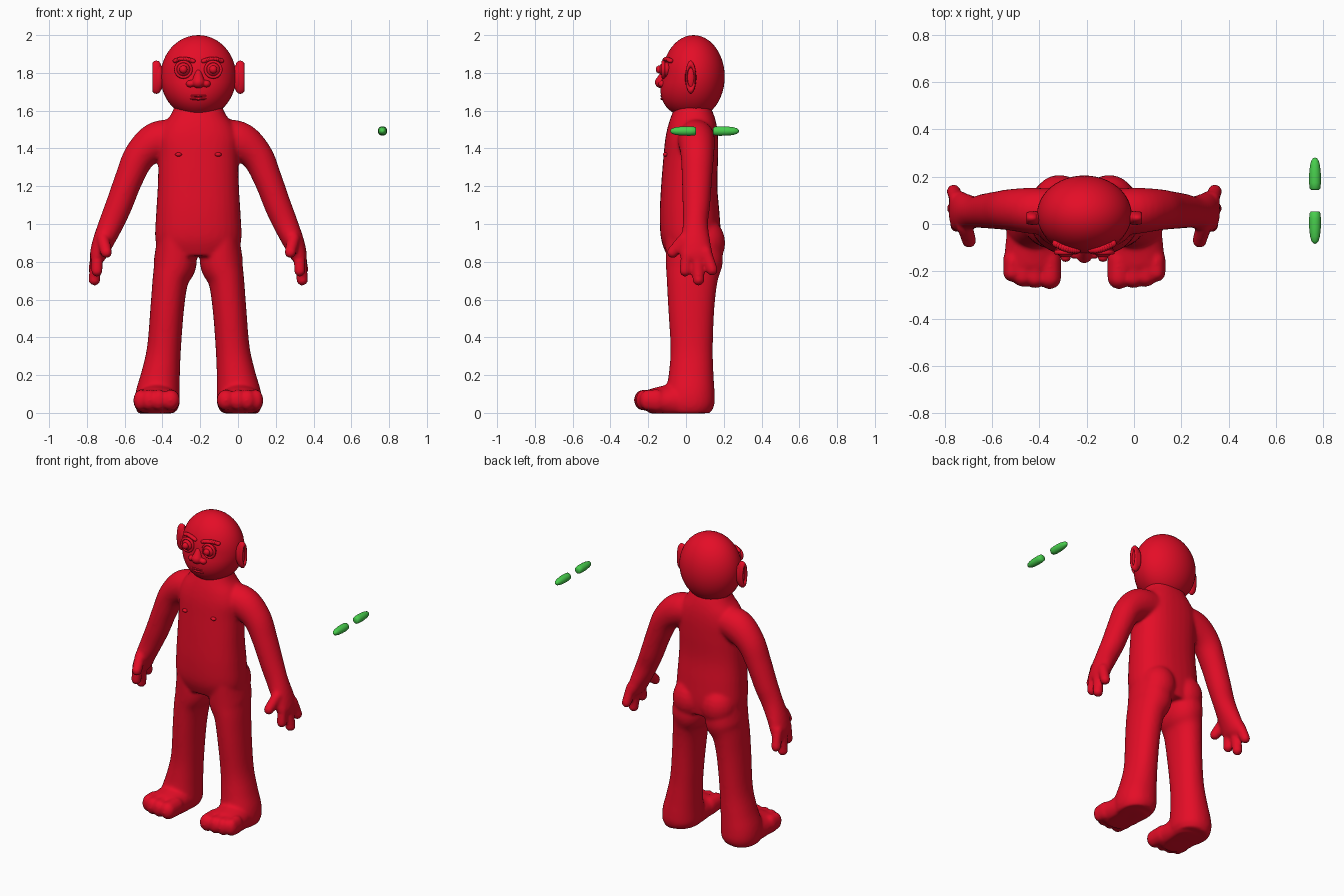
import bpy, bmesh, math
from mathutils import Vector, Matrix

if "Cube" in bpy.data.objects:
    bpy.data.objects.remove(bpy.data.objects["Cube"])

CX = -0.21  # the figure stands left of the origin


def material(name, rgb):
    m = bpy.data.materials.new(name)
    m.diffuse_color = (*rgb, 1)
    m.use_nodes = True
    m.node_tree.nodes["Principled BSDF"].inputs["Base Color"].default_value = m.diffuse_color
    return m


RED = material("red skin", (0.78, 0.004, 0.02))
GREEN = material("green", (0.065, 0.62, 0.075))


def finish(bm, name, mat, x=CX):
    bmesh.ops.recalc_face_normals(bm, faces=bm.faces)
    me = bpy.data.meshes.new(name)
    bm.to_mesh(me)
    bm.free()
    for p in me.polygons:
        p.use_smooth = True
    me.materials.append(mat)
    ob = bpy.data.objects.new(name, me)
    ob.location.x = x
    bpy.context.collection.objects.link(ob)
    return ob


def ball(bm, c, r, seg=24):
    mat = Matrix.Translation(c) @ Matrix.Diagonal((*r, 1))
    return bmesh.ops.create_uvsphere(bm, u_segments=seg, v_segments=seg // 2,
                                     radius=1, matrix=mat)["verts"]


def chain(bm, a, b, ra, rb, n=6, seg=16):
    """Overlapping balls from a to b, with radii going from ra to rb."""
    a, b, ra, rb = map(Vector, (a, b, ra, rb))
    for i in range(n):
        t = i / (n - 1)
        ball(bm, a.lerp(b, t), ra.lerp(rb, t), seg)


def catmull(rows, sub=5):
    rows = [Vector(r) for r in rows]
    out = []
    for i in range(len(rows) - 1):
        p0, p1 = rows[max(i - 1, 0)], rows[i]
        p2, p3 = rows[i + 1], rows[min(i + 2, len(rows) - 1)]
        for k in range(sub):
            t = k / sub
            out.append(0.5 * (2 * p1 + (p2 - p0) * t + (2 * p0 - 5 * p1 + 4 * p2 - p3) * t * t
                              + (3 * p1 - p0 - 3 * p2 + p3) * t ** 3))
    return out + [rows[-1]]


def loft(bm, rows, power=1.0, n=32):
    """Closed tube through rows of (x, y, z, side radius, depth radius)."""
    rows = catmull(rows)
    rings = []
    for i, r in enumerate(rows):
        a, b = rows[max(i - 1, 0)], rows[min(i + 1, len(rows) - 1)]
        t = Vector((b[0] - a[0], 0, b[2] - a[2])).normalized()
        u, v, c = Vector((0, 1, 0)).cross(t), Vector((0, 1, 0)), Vector(r[:3])
        ring = []
        for k in range(n):
            w = 2 * math.pi * k / n
            cs, sn = math.cos(w), math.sin(w)
            cs = math.copysign(abs(cs) ** power, cs)
            sn = math.copysign(abs(sn) ** power, sn)
            ring.append(bm.verts.new(c + u * cs * r[3] + v * sn * r[4]))
        rings.append(ring)
    for p, q in zip(rings, rings[1:]):
        for k in range(n):
            bm.faces.new((p[k], p[(k + 1) % n], q[(k + 1) % n], q[k]))
    bm.faces.new(rings[0])
    bm.faces.new(rings[-1])


# ---- body: torso, limbs, hands and feet fused into one skin ----
bm = bmesh.new()
# height, half width, front, back
torso = [(0.83, .205, -.10, .175), (0.92, .228, -.132, .185), (1.05, .224, -.139, .178),
         (1.2, .215, -.132, .166), (1.35, .212, -.12, .17), (1.45, .215, -.11, .17),
         (1.52, .19, -.095, .163), (1.58, .145, -.075, .147), (1.64, .12, -.05, .12)]
loft(bm, [(0, (f + b) / 2, z, w, (b - f) / 2) for z, w, f, b in torso], 0.85)

# height, outer, inner, front, back
leg = [(.95, .215, .03, -.11, .18), (.8, .236, .008, -.107, .195), (.7, .243, .053, -.102, .168),
       (.55, .254, .076, -.094, .15), (.34, .272, .092, -.082, .142), (.2, .303, .097, -.092, .146),
       (.1, .332, .097, -.11, .152), (.04, .335, .10, -.11, .15), (0, .315, .115, -.09, .13)]
# centre x, y, z, thickness, depth
arm = [(.08, .05, 1.46, .09, .095), (.21, .055, 1.44, .105, .098), (.308, .06, 1.363, .086, .088),
       (.367, .058, 1.24, .075, .08), (.42, .055, 1.1, .071, .073), (.462, .05, 1.0, .066, .067),
       (.506, .05, .9, .056, .08), (.532, .055, .83, .044, .088), (.54, .06, .80, .03, .07)]
# start, end, radius
fingers = [((.505, -.01, .92), (.487, -.07, .85), .034), ((.535, .005, .84), (.537, -.005, .752), .033),
           ((.54, .06, .83), (.55, .066, .705), .034), ((.54, .105, .85), (.552, .138, .757), .033)]
# centre x, tip y, radius
toes = [(.146, -.227, .05), (.208, -.23, .043), (.26, -.225, .042), (.306, -.207, .038)]

for s in (-1, 1):
    loft(bm, [(s * (o + i) / 2, (f + b) / 2, z, (o - i) / 2, (b - f) / 2)
              for z, o, i, f, b in leg], 0.92)
    loft(bm, [(s * x, y, z, u, v) for x, y, z, u, v in arm])
    ball(bm, (s * .105, .10, .9), (.11, .108, .13))
    for a, b, r in fingers:
        chain(bm, (s * a[0], *a[1:]), (s * b[0], *b[1:]), (r, r, r), (r * .95,) * 3)
    chain(bm, (s * .215, 0, .06), (s * .222, -.155, .06), (.11, .1, .11), (.12, .07, .075), 8, 24)
    for x, y, r in toes:
        chain(bm, (s * x, -.15, .065), (s * x, y, .068), (r, r, .06), (r, r, .056))
for v in bm.verts:  # flat soles
    v.co.z = max(v.co.z, -.003)
body = finish(bm, "body", RED)
rm = body.modifiers.new("fuse", "REMESH")
rm.mode = "VOXEL"
rm.voxel_size = 0.0095
rm.use_smooth_shade = True
sm = body.modifiers.new("soften", "SMOOTH")
sm.factor = 0.5
sm.iterations = 9

# ---- head: egg with a fuller lower face ----
bm = bmesh.new()
for v in ball(bm, (0, 0, 0), (1, 1, 1), 48):
    x, y, z = v.co
    if y < 0 and z < 0:
        y *= 1 - 0.38 * z
    v.co = (x * .2, .04 + y * .165, 1.78 + z * .22)
finish(bm, "head", RED)


def torus(name, loc, rot, scale, minor):
    bpy.ops.mesh.primitive_torus_add(major_radius=1, minor_radius=minor,
                                     major_segments=32, minor_segments=10)
    ob = bpy.context.object
    ob.name = name
    ob.data.transform(Matrix.LocRotScale(Vector(loc), None, None)
                      @ Matrix.Rotation(rot[1], 4, rot[0]) @ Matrix.Diagonal((*scale, 1)))
    ob.data.update()
    for p in ob.data.polygons:
        p.use_smooth = True
    ob.data.materials.append(RED)
    ob.location = (CX, 0, 0)


# ---- paired face parts and nipples ----
for s, side in ((-1, "left"), (1, "right")):
    bm = bmesh.new()
    ball(bm, (s * .079, -.108, 1.818), (.04, .036, .04))
    ball(bm, (s * .079, -.142, 1.818), (.021, .018, .021), 16)
    finish(bm, side + "_eye", RED)
    torus(side + "_eyelid", (s * .079, -.12, 1.818), ("X", math.pi / 2), (.041, .041, .05), .2)

    bm = bmesh.new()
    brow = [(.028, -.108, 1.862), (.055, -.108, 1.871), (.09, -.098, 1.873), (.122, -.082, 1.864)]
    pts = catmull(brow, 4)
    for p in pts:
        ball(bm, (s * p[0], p[1], p[2]), (.014, .016, .012), 12)
    finish(bm, side + "_eyebrow", RED)

    bm = bmesh.new()
    ball(bm, (s * .21, .025, 1.775), (.028, .03, .075))
    finish(bm, side + "_ear", RED)
    torus(side + "_ear_rim", (s * .222, .025, 1.777), ("Y", math.pi / 2), (.068, .022, .075), .3)

    bm = bmesh.new()
    ball(bm, (s * .105, -.109, 1.368), (.018, .014, .011), 16)
    finish(bm, side + "_nipple", RED)

# ---- nose ----
bm = bmesh.new()
chain(bm, (0, -.112, 1.80), (0, -.13, 1.75), (.018, .02, .02), (.035, .036, .032))
for s in (-1, 1):
    ball(bm, (s * .042, -.122, 1.742), (.024, .026, .02), 16)
nose = finish(bm, "nose", RED)
rm = nose.modifiers.new("fuse", "REMESH")
rm.mode = "VOXEL"
rm.voxel_size = 0.004
rm.use_smooth_shade = True
sm = nose.modifiers.new("soften", "SMOOTH")
sm.iterations = 5

# ---- lips ----
for name, z, w in (("upper_lip", 1.679, .055), ("lower_lip", 1.663, .047)):
    bm = bmesh.new()
    ball(bm, (0, -.114, z), (w, .022, .009), 24)
    finish(bm, name, RED)

# ---- two floating green pods, blunt on the facing ends ----
profile = [(0, .0), (.0, .017), (.006, .0225), (.03, .025), (.07, .0245), (.105, .021),
           (.125, .015), (.134, .008), (.137, 0)]
for name, y0, d in (("front_pod", .053, -1), ("back_pod", .144, 1)):
    bm = bmesh.new()
    vs = [bm.verts.new((r, y0 + d * t, 1.492)) for t, r in profile]
    es = [bm.edges.new(e) for e in zip(vs, vs[1:])]
    bmesh.ops.spin(bm, geom=vs + es, cent=(0, 0, 1.492), axis=(0, 1, 0),
                   angle=2 * math.pi, steps=20)
    bmesh.ops.remove_doubles(bm, verts=bm.verts, dist=1e-4)
    pod = finish(bm, name, GREEN, .765)
    bpy.ops.object.select_all(action="DESELECT")
    pod.select_set(True)
    bpy.context.view_layer.objects.active = pod
    bpy.ops.object.shade_smooth_by_angle(angle=math.radians(50))
